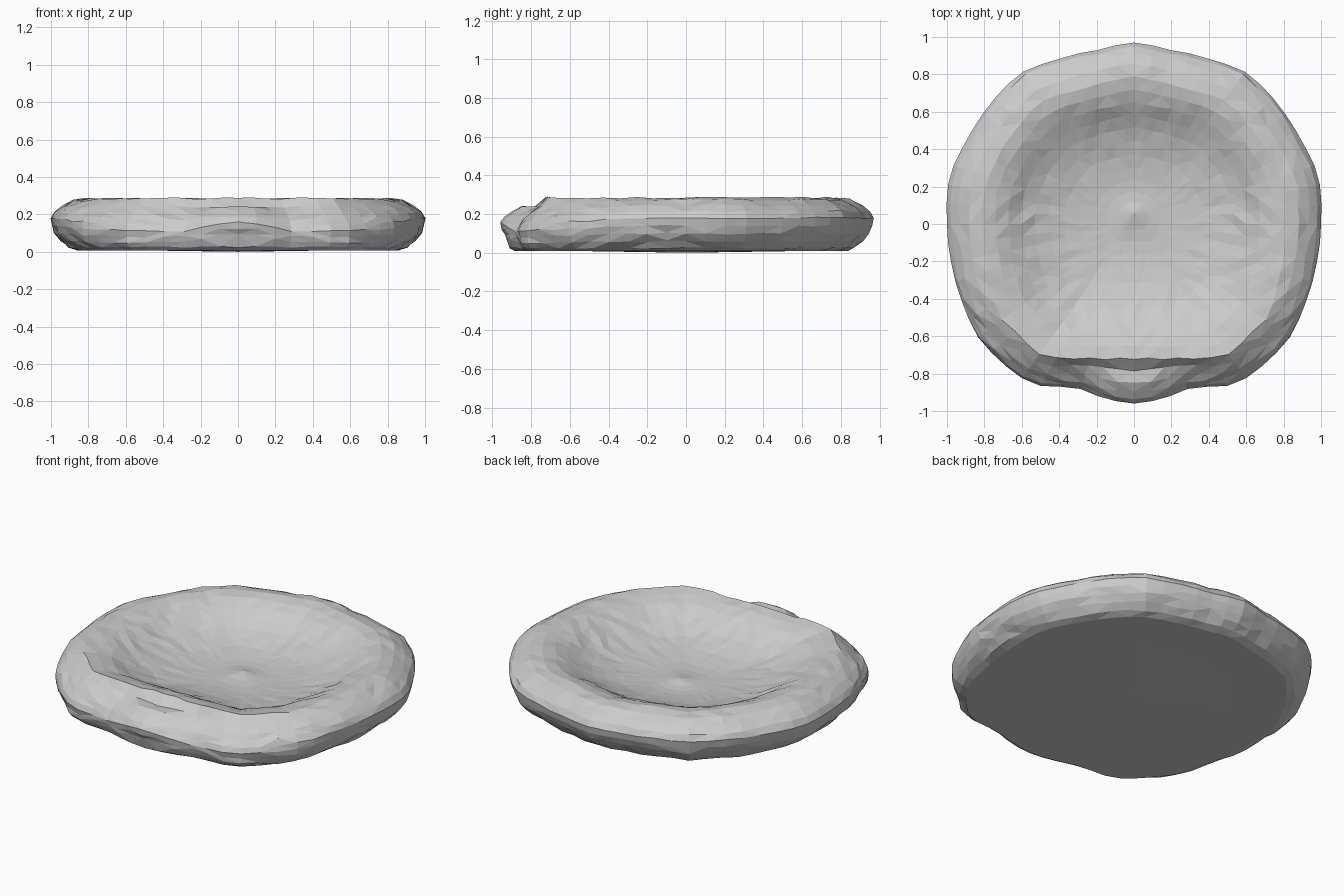
import bpy, bmesh, math, random

if "Cube" in bpy.data.objects:
    bpy.data.objects.remove(bpy.data.objects["Cube"])

random.seed(4)

# outline radius by angle for the right half (degrees, radius), mirrored left
OUTLINE = [(-90, .96), (-79, .945), (-74, .92), (-67, .945), (-60, 1.0), (-54, 1.02),
           (-35, 1.035), (-23, 1.01), (-13, 1.0), (0, 1.0), (15, 1.02), (26, 1.0), (37, 1.0),
           (53, 1.01), (65, .97), (78, .95), (90, .97)]

# side/back cross-section, underside to floor: (fraction of outline radius, height)
SIDE = [(.55, .008), (.86, .008), (.905, .025), (.945, .06), (.975, .10), (.992, .14), (1.0, .18),
        (.98, .215), (.94, .245), (.88, .275), (.81, .285), (.74, .272), (.67, .245), (.60, .207),
        (.53, .175), (.45, .15), (.37, .132), (.29, .12), (.21, .112), (.14, .11), (.08, .115)]
# front cross-section: 0..1 runs from centre to rim crest, 1..2 from crest to outline
FRONT = [(.7, .008), (1.68, .008), (1.82, .025), (1.92, .05), (1.98, .08), (2.0, .11), (1.9, .14),
         (1.75, .17), (1.55, .20), (1.25, .24), (1.0, .285), (.91, .275), (.82, .25), (.73, .21),
         (.64, .175), (.55, .15), (.46, .132), (.36, .12), (.27, .112), (.18, .11), (.10, .115)]
HALF = 30


def outline(deg):
    for (a0, r0), (a1, r1) in zip(OUTLINE, OUTLINE[1:]):
        if deg <= a1:
            return r0 + (r1 - r0) * (deg - a0) / (a1 - a0)
    return OUTLINE[-1][1]


def front_crest(d, radius):
    """Rim crest distance: a straight front edge and chamfered corners."""
    if d > 75:
        return .82 * radius
    return min(.72 / math.cos(math.radians(d)), .87 / math.cos(math.radians(d - 41)), .87 * radius)


def slice_points(j):
    """Points of one radial slice, with slight lumpiness."""
    deg = -90 + 180 * j / HALF
    d = deg + 90
    blend = math.exp(-(d / 60) ** 4)
    nub = math.exp(-(d / 12) ** 4)
    radius = outline(deg)
    crest = front_crest(d, radius)
    a = math.radians(deg)
    points = []
    for k, ((fs, zs), (ff, zf)) in enumerate(zip(SIDE, FRONT)):
        rf = ff * crest if ff <= 1 else crest + (ff - 1) * (radius - crest)
        if 3 <= k <= 8:
            zf += nub * .045
        r = fs * radius * (1 - blend) + rf * blend
        z = zs + (zf - zs) * blend
        if k > 1:
            z += random.uniform(-.005, .005) * min(1, r * r / .3)
            r += random.uniform(-.008, .008) * r * (k not in (5, 6))
        # the middle of the hollow sits slightly towards the back
        shift = .05 * max(0, 1 - r / .5) if k > 10 else 0
        points.append((r * math.cos(a), r * math.sin(a) + shift, z))
    return points


# lumpy round dish with a raised padded rim and a hollow middle
columns = [slice_points(j) for j in range(HALF + 1)]
columns += [[(-x, y, z) for x, y, z in columns[j]] for j in range(HALF - 1, 0, -1)]

bm = bmesh.new()
grid = [[bm.verts.new(p) for p in col] for col in columns]
underside = bm.verts.new((0, 0, 0))
floor_knob = bm.verts.new((0, .06, .132))
for i, col in enumerate(grid):
    nxt = grid[(i + 1) % len(grid)]
    bm.faces.new((underside, nxt[0], col[0]))
    bm.faces.new((floor_knob, col[-1], nxt[-1]))
    for k in range(len(col) - 1):
        bm.faces.new((col[k], nxt[k], nxt[k + 1], col[k + 1]))
bmesh.ops.triangulate(bm, faces=bm.faces[:])
bmesh.ops.recalc_face_normals(bm, faces=bm.faces[:])

mesh = bpy.data.meshes.new("round_cushion")
bm.to_mesh(mesh)
bm.free()
bpy.context.collection.objects.link(bpy.data.objects.new("round_cushion", mesh))
